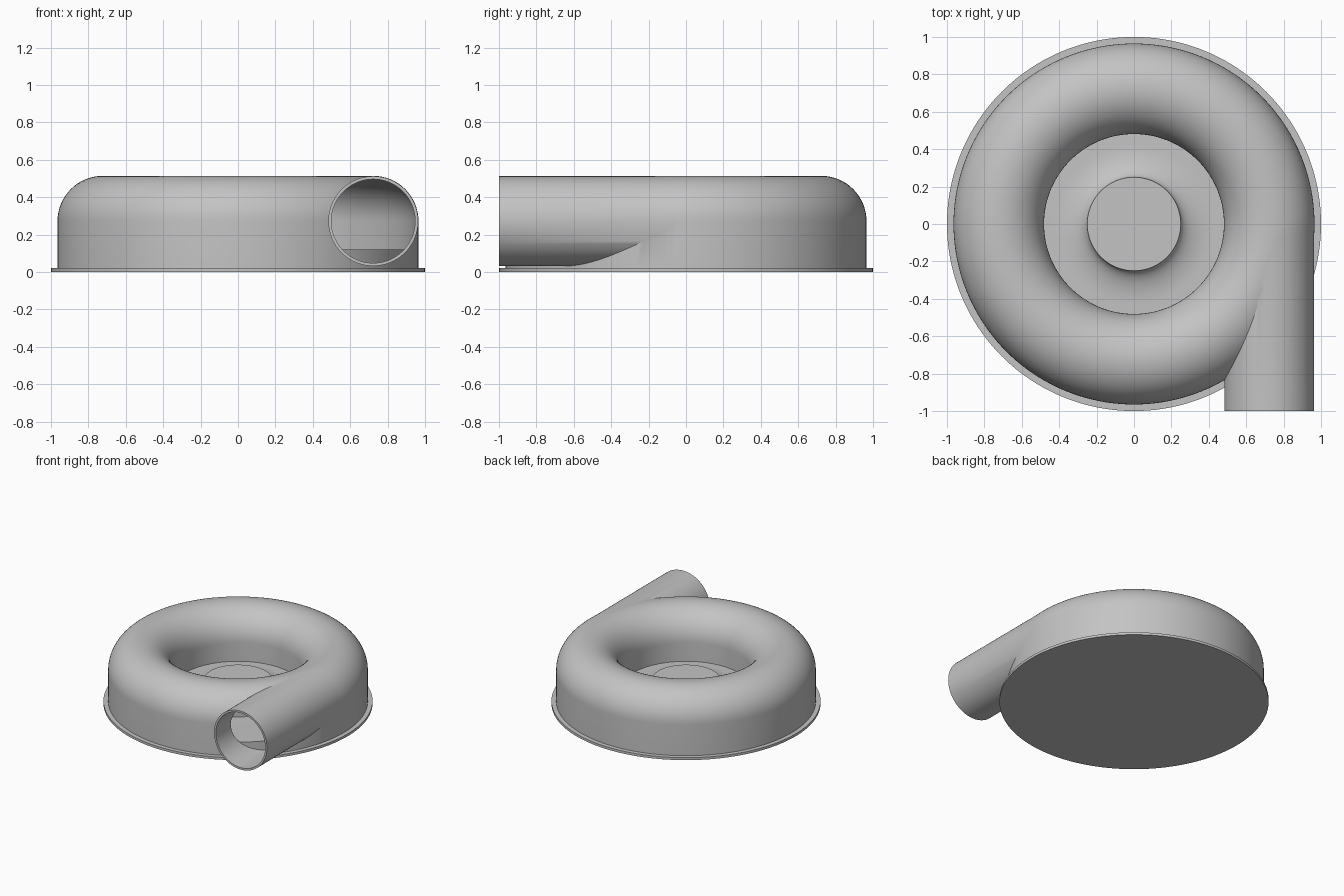
import bpy, bmesh, math
from mathutils import Matrix

cube = bpy.data.objects.get("Cube")
if cube:
    bpy.data.objects.remove(cube, do_unlink=True)

SEG = 160
RING, MID_Z = 0.723, 0.272      # centre of the round channel section
TUBE, WALL = 0.242, 0.016       # channel radius and shell thickness

grey = bpy.data.materials.new("casing grey")
grey.use_nodes = True
colour = (0.55, 0.55, 0.55, 1)
grey.diffuse_color = colour
grey.node_tree.nodes["Principled BSDF"].inputs["Base Color"].default_value = colour


def add_object(name, bm):
    bmesh.ops.recalc_face_normals(bm, faces=bm.faces)
    mesh = bpy.data.meshes.new(name)
    bm.to_mesh(mesh)
    bm.free()
    mesh.materials.append(grey)
    obj = bpy.data.objects.new(name, mesh)
    bpy.context.collection.objects.link(obj)
    return obj


def revolve(name, profile, ring=False):
    """Spin (radius, z) points about z; ring closes the section, else caps its ends."""
    bm = bmesh.new()
    rows = []
    for r, z in profile:
        rows.append([bm.verts.new((r * math.cos(a), r * math.sin(a), z))
                     for a in (2 * math.pi * i / SEG for i in range(SEG))])
    pairs = list(zip(rows, rows[1:]))
    if ring:
        pairs.append((rows[-1], rows[0]))
    else:
        bm.faces.new(rows[0])
        bm.faces.new(rows[-1])
    for a, b in pairs:
        for i in range(SEG):
            j = (i + 1) % SEG
            bm.faces.new((a[i], a[j], b[j], b[i]))
    return add_object(name, bm)


def channel(name, radius, floor):
    """Ring with straight sides and a half-round top."""
    arc = [(RING + radius * math.cos(math.pi * i / 32),
            MID_Z + radius * math.sin(math.pi * i / 32)) for i in range(33)]
    return revolve(name, [(RING + radius, floor)] + arc + [(RING - radius, floor)], True)


def pipe(name, radius, front):
    """Solid cylinder along y, ending where it is tangent to the channel."""
    bm = bmesh.new()
    place = Matrix.Translation((RING, front / 2, MID_Z)) @ Matrix.Rotation(math.pi / 2, 4, 'X')
    bmesh.ops.create_cone(bm, cap_ends=True, segments=96, radius1=radius,
                          radius2=radius, depth=-front, matrix=place)
    return add_object(name, bm)


def combine(target, other, operation):
    mod = target.modifiers.new(operation, 'BOOLEAN')
    mod.operation, mod.solver, mod.object = operation, 'EXACT', other
    bpy.context.view_layer.objects.active = target
    bpy.ops.object.modifier_apply(modifier=mod.name)
    bpy.data.objects.remove(other, do_unlink=True)


# Base plate
base = revolve("base_plate", [(1, 0), (1, 0.02)])

# Hollow casing with tangential outlet pipe
casing = channel("casing", TUBE, 0.015)
combine(casing, pipe("outlet_pipe", TUBE - 0.002, -1.0), 'UNION')
combine(casing, channel("cavity", TUBE - WALL, -0.05), 'DIFFERENCE')
combine(casing, pipe("bore", TUBE - WALL - 0.002, -1.1), 'DIFFERENCE')

# Inner disc with flared hub
flare = [(0.43 - 0.18 * math.sin(t), 0.2 - 0.08 * math.cos(t))
         for t in (math.pi / 2 * i / 12 for i in range(13))]
hub = revolve("flared_hub", [(0.94, 0.015), (0.94, 0.12)] + flare)

# Smooth shading with sharp rims
bpy.ops.object.select_all(action='DESELECT')
for obj in (base, casing, hub):
    obj.select_set(True)
bpy.context.view_layer.objects.active = casing
bpy.ops.object.shade_smooth_by_angle(angle=math.radians(30))
